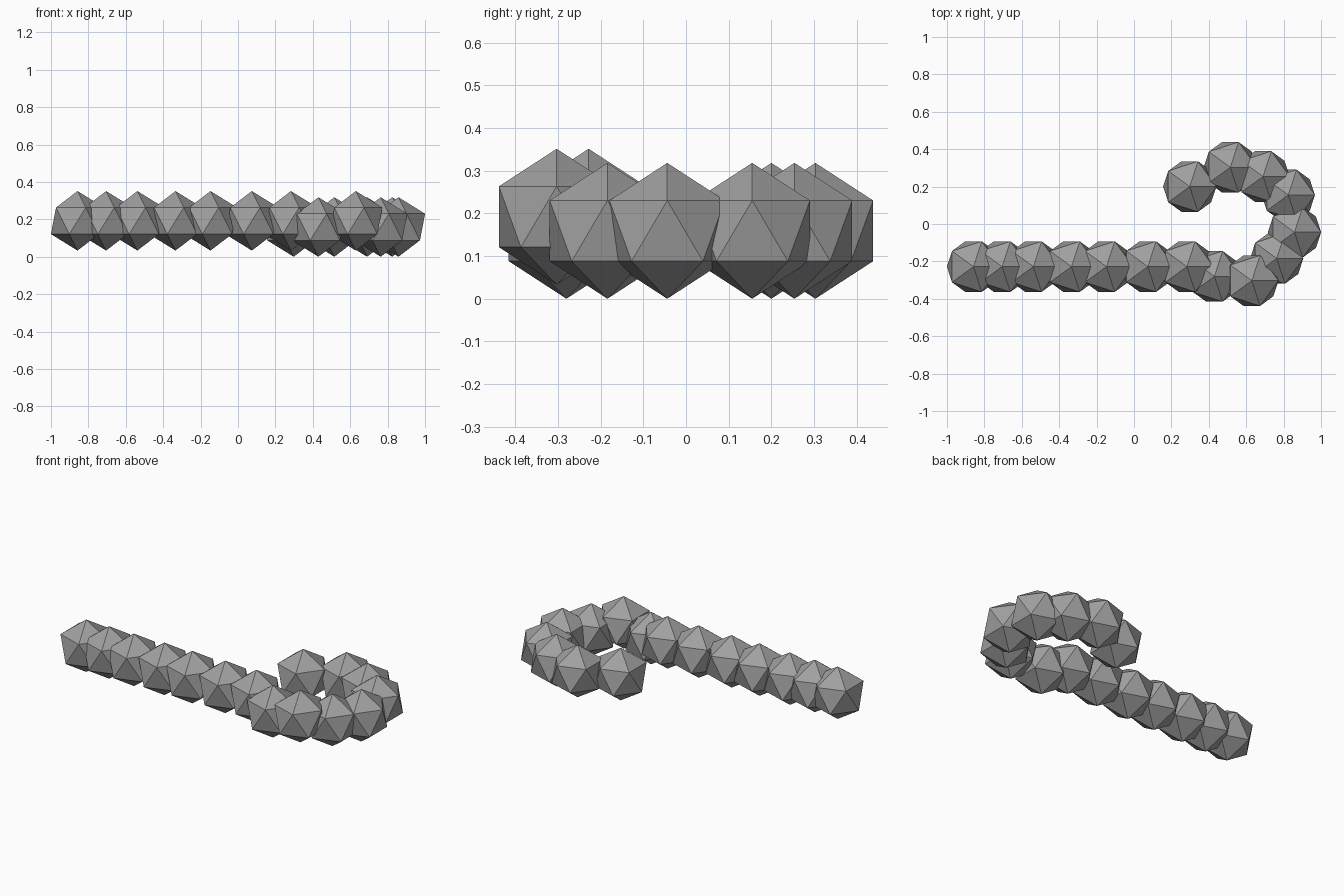
import bpy

if "Cube" in bpy.data.objects:
    bpy.data.objects.remove(bpy.data.objects["Cube"])

R = 0.159
LOW, HIGH = R, 0.192   # centre heights of the two bead levels

dark = bpy.data.materials.new("dark_grey")
dark.diffuse_color = (0.35, 0.35, 0.35, 1)
dark.use_nodes = True
dark.node_tree.nodes["Principled BSDF"].inputs["Base Color"].default_value = dark.diffuse_color


def bead(name, x, y, z):
    bpy.ops.mesh.primitive_ico_sphere_add(subdivisions=1, radius=R, location=(x, y, z))
    bpy.context.object.name = name
    bpy.context.object.data.materials.append(dark)


# straight row of beads
for i, x in enumerate((-0.858, -0.705, -0.538, -0.334, -0.147, 0.074, 0.283)):
    bead(f"straight_bead_{i + 1}", x, -0.228, HIGH)

# hooked end of the chain
hook = [(0.43, -0.28, LOW), (0.63, -0.303, HIGH), (0.763, -0.184, LOW),
        (0.858, -0.044, LOW), (0.825, 0.155, LOW), (0.69, 0.254, LOW),
        (0.515, 0.303, LOW), (0.298, 0.20, LOW)]
for i, p in enumerate(hook):
    bead(f"hook_bead_{i + 1}", *p)
